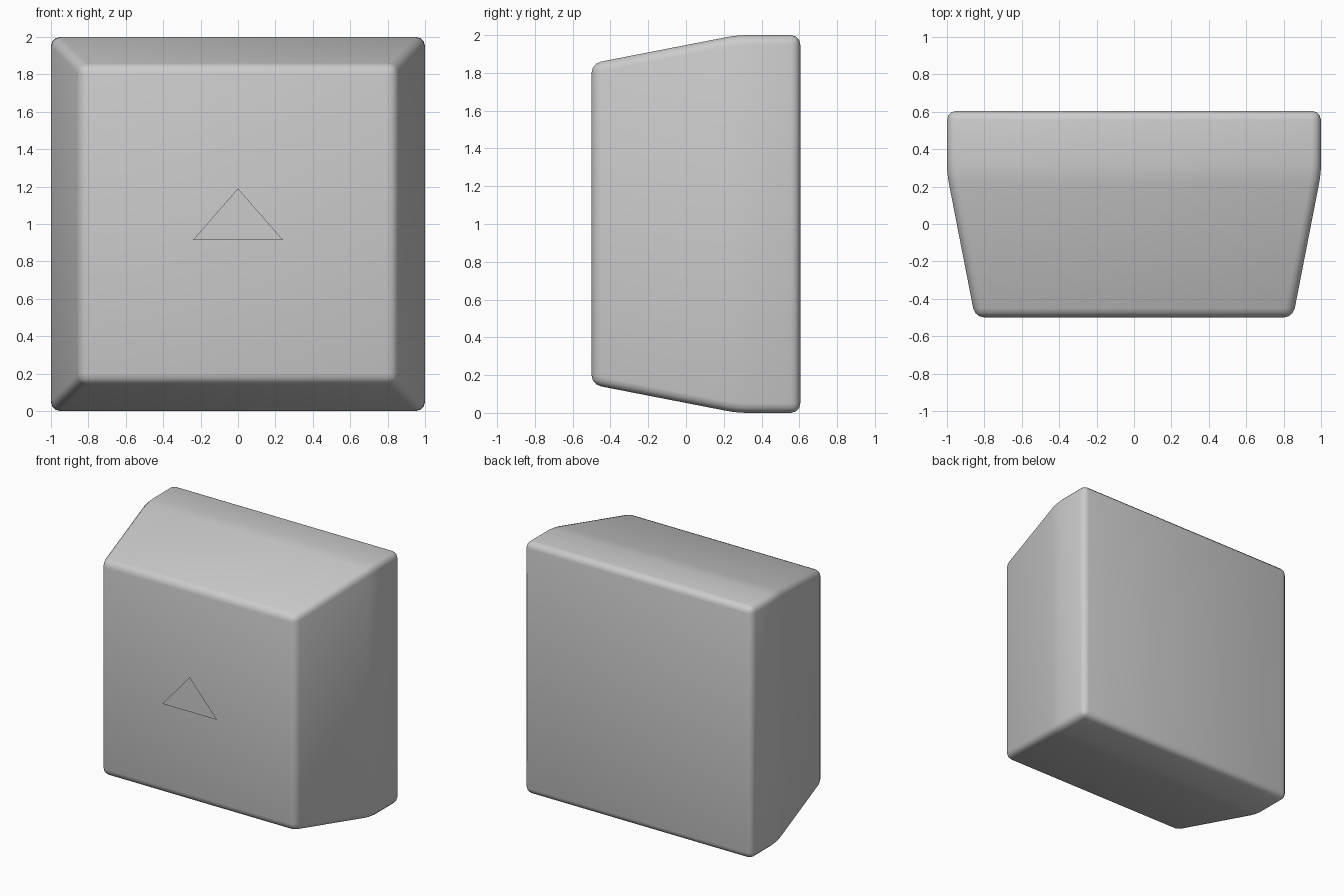
import bpy, bmesh

if "Cube" in bpy.data.objects:
    bpy.data.objects.remove(bpy.data.objects["Cube"])


def mesh_object(name, bm):
    bmesh.ops.recalc_face_normals(bm, faces=bm.faces)
    mesh = bpy.data.meshes.new(name)
    bm.to_mesh(mesh)
    bm.free()
    obj = bpy.data.objects.new(name, mesh)
    bpy.context.collection.objects.link(obj)
    return obj


# Body: square rings along y (position, half size), narrowing to the front
bm = bmesh.new()
rings = []
for y, h in ((-0.5, 0.85), (0.27, 1.0), (0.605, 1.0)):
    rings.append([bm.verts.new((sx * h, y, 1 + sz * h))
                  for sx, sz in ((-1, -1), (1, -1), (1, 1), (-1, 1))])
for a, b in zip(rings, rings[1:]):
    for i in range(4):
        j = (i + 1) % 4
        bm.faces.new((a[i], a[j], b[j], b[i]))
bm.faces.new(rings[0])
bm.faces.new(rings[-1])
body = mesh_object("body", bm)
body.data.shade_smooth()

# Rounded edges all over, including the shallow side crease
bevel = body.modifiers.new("rounding", 'BEVEL')
bevel.width = 0.05
bevel.segments = 3
bevel.limit_method = 'NONE'

# Thin triangular marker floating just ahead of the front face
bm = bmesh.new()
bm.faces.new([bm.verts.new((x, -0.605, z))
              for x, z in ((-0.24, 0.915), (0.24, 0.915), (0, 1.19))])
marker = mesh_object("front_marker", bm)
if marker.data.polygons[0].normal.y > 0:
    marker.data.flip_normals()
